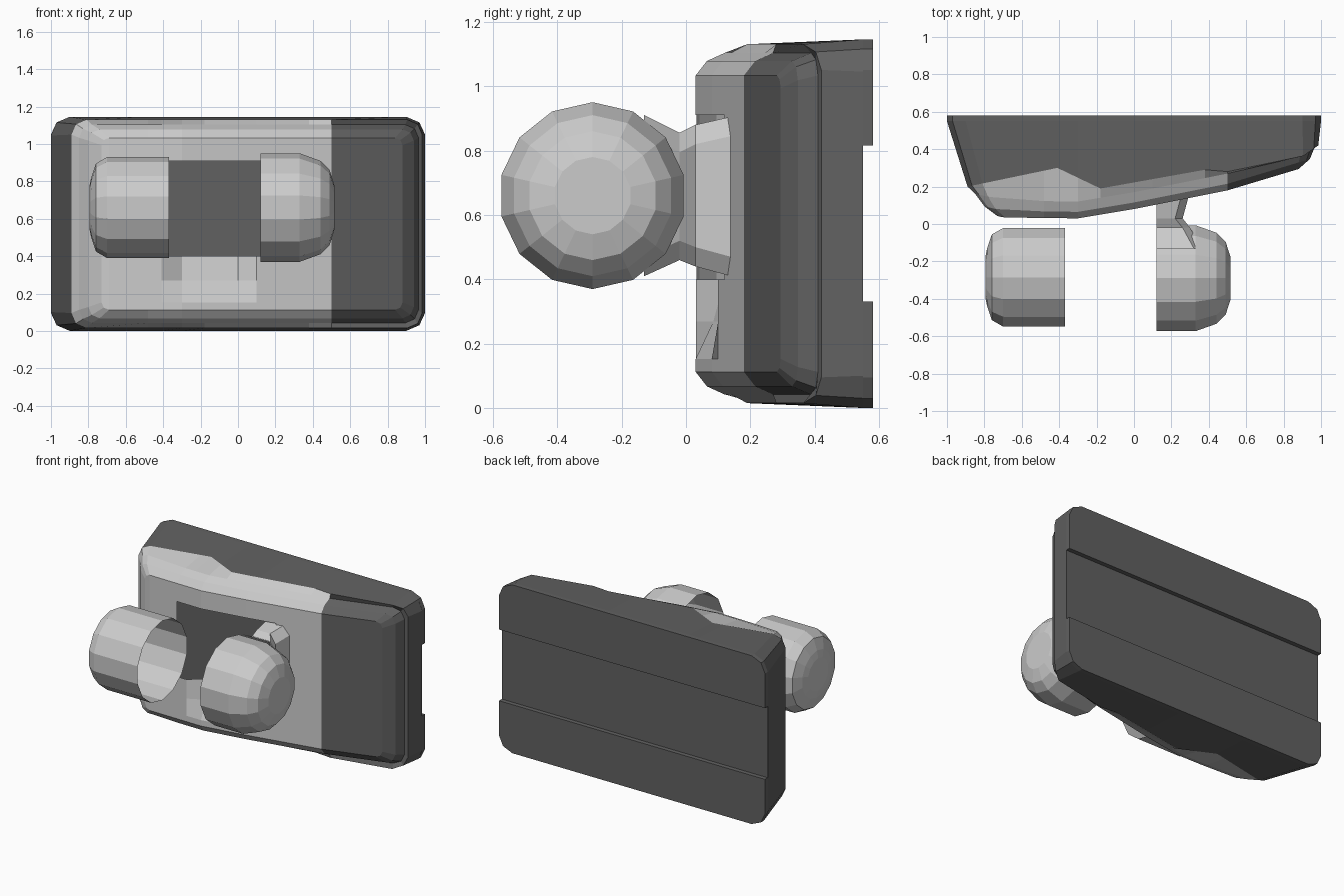
import bpy, bmesh, math

if "Cube" in bpy.data.objects:
    bpy.data.objects.remove(bpy.data.objects["Cube"])

ZC = 0.573
dark = bpy.data.materials.new("dark_grey")
dark.diffuse_color = (0.12, 0.12, 0.12, 1)
dark.use_nodes = True
dark.node_tree.nodes["Principled BSDF"].inputs["Base Color"].default_value = dark.diffuse_color


def interp(pts, x):
    if x <= pts[0][0]:
        return pts[0][1]
    for (a, ya), (b, yb) in zip(pts, pts[1:]):
        if x <= b:
            return ya + (yb - ya) * (x - a) / (b - a)
    return pts[-1][1]


def make(name, verts, faces, mat=None):
    bm = bmesh.new()
    vs = [bm.verts.new(v) for v in verts]
    for f in faces:
        bm.faces.new([vs[i] for i in f])
    bmesh.ops.delete(bm, geom=[v for v in bm.verts if not v.link_faces], context='VERTS')
    bmesh.ops.recalc_face_normals(bm, faces=bm.faces)
    me = bpy.data.meshes.new(name)
    bm.to_mesh(me)
    bm.free()
    ob = bpy.data.objects.new(name, me)
    bpy.context.collection.objects.link(ob)
    if mat:
        me.materials.append(mat)
    return ob


# Shell: rounded rectangular layers stacked from the back to the curved front
front = [(-.88, .08), (-.8, .06), (-.7, .035), (-.3, .03), (0, .08), (.5, .18), (.9, .3), (1, .33)]
seam = [(-.89, .2), (-.41, .3), (-.18, .19), (.38, .29), (.5, .28), (.9, .36), (.985, .42)]
layers = [  # x0, x1, half height, corner size, y
    (-1, 1, .572, .1, lambda x: .55),
    (-.89, .985, .557, .08, lambda x: interp(seam, x)),
    (-.85, .965, .53, .07, lambda x: interp(front, x) + .09),
    (-.8, .94, .505, .06, lambda x: interp(front, x) + .035),
    (-.73, .88, .46, .04, lambda x: interp(front, x)),
]
inner_x = [-.48, -.41, -.3, -.18, 0, .1, .2, .38, .5]
inner_z = [.27, .40, .91]
NX, NZ = len(inner_x) + 4, len(inner_z) + 4


def layer_grid(x0, x1, hz, r, fy):
    xs = [x0, x0 + r] + inner_x + [x1 - r, x1]
    z0, z1 = ZC - hz, ZC + hz
    zs = [z0, z0 + r] + inner_z + [z1 - r, z1]
    pts = []
    for j, z in enumerate(zs):
        for i, x in enumerate(xs):
            px, pz = x, z
            if i in (0, NX - 1) and j in (0, NZ - 1):
                px += .3 * r * (1 if i == 0 else -1)
                pz += .3 * r * (1 if j == 0 else -1)
            pts.append((px, fy(px), pz))
    return pts


verts = []
for la in layers:
    verts += layer_grid(*la)
G = NX * NZ
last = (len(layers) - 1) * G

# Finger scoop below the opening: push front points inwards
for j, push in ((2, .055), (3, .09)):
    for i in (4, 5, 6):
        k = last + j * NX + i
        x, y, z = verts[k]
        verts[k] = (x, y + push, z)

loop = ([(i, 0) for i in range(NX)] + [(NX - 1, j) for j in range(1, NZ)]
        + [(i, NZ - 1) for i in range(NX - 2, -1, -1)] + [(0, j) for j in range(NZ - 2, 0, -1)])
loop = [j * NX + i for i, j in loop]
body_faces, plate_faces = [[i for i in loop]], []


def is_plate(face):
    return max(verts[k][0] for k in face) < .51


for l in range(len(layers) - 1):
    for a, b in zip(loop, loop[1:] + loop[:1]):
        f = [l * G + a, l * G + b, (l + 1) * G + b, (l + 1) * G + a]
        (plate_faces if l > 0 and is_plate(f) else body_faces).append(f)
for j in range(NZ - 1):
    for i in range(NX - 1):
        if j == 3 and 2 <= i < 8:      # opening in the front
            continue
        k = last + j * NX + i
        f = [k, k + 1, k + NX + 1, k + NX]
        (plate_faces if is_plate(f) else body_faces).append(f)
make("housing", verts, body_faces, dark)
make("front_plate", verts, plate_faces)

# Two raised strips on the back, leaving a channel between them
outline = [(-1, .815), (1, .815), (1, 1.05), (.97, 1.115), (.9, 1.145),
           (-.9, 1.145), (-.97, 1.115), (-1, 1.05)]
for name, flip in (("upper_back_strip", False), ("lower_back_strip", True)):
    pts = [(x, 2 * ZC - z if flip else z) for x, z in outline]
    n = len(pts)
    vs = [(x, y, z) for y in (.55, .58) for x, z in pts]
    fs = [list(range(n)), list(range(n, 2 * n))]
    fs += [[i, (i + 1) % n, n + (i + 1) % n, n + i] for i in range(n)]
    make(name, vs, fs, dark)


# Hollow rounded cups, open towards the middle
def cup(name, profile, cy, cz, n=14):
    vs = [(x, cy + r * math.sin(2 * math.pi * i / n), cz + r * math.cos(2 * math.pi * i / n))
          for x, r in profile for i in range(n)]
    fs = [[p * n + i, p * n + (i + 1) % n, (p + 1) * n + (i + 1) % n, (p + 1) * n + i]
          for p in range(len(profile) - 1) for i in range(n)]
    fs.append([(len(profile) - 1) * n + i for i in range(n)])
    make(name, vs, fs)


cup("right_cup", [(.12, .29), (.33, .29), (.44, .25), (.49, .2), (.515, .12)], -.29, .66)
cup("left_cup", [(-.37, .27), (-.7, .27), (-.76, .235), (-.785, .16), (-.795, .11)], -.285, .66)

# Neck joining the right cup to the plate
sections = [(-.13, .36, .41, .91), (-.02, .30, .46, .855), (.03, .26, .44, .88), (.14, .29, .41, .905)]
vs = []
for y, x1, z0, z1 in sections:
    vs += [(.12, y, z0), (x1 - .04, y, z0), (x1, y, z0 + .06),
           (x1, y, z1 - .06), (x1 - .04, y, z1), (.12, y, z1)]
fs = [[s * 6 + i, s * 6 + i + 1, s * 6 + i + 7, s * 6 + i + 6] for s in range(3) for i in range(5)]
make("neck", vs, fs)
